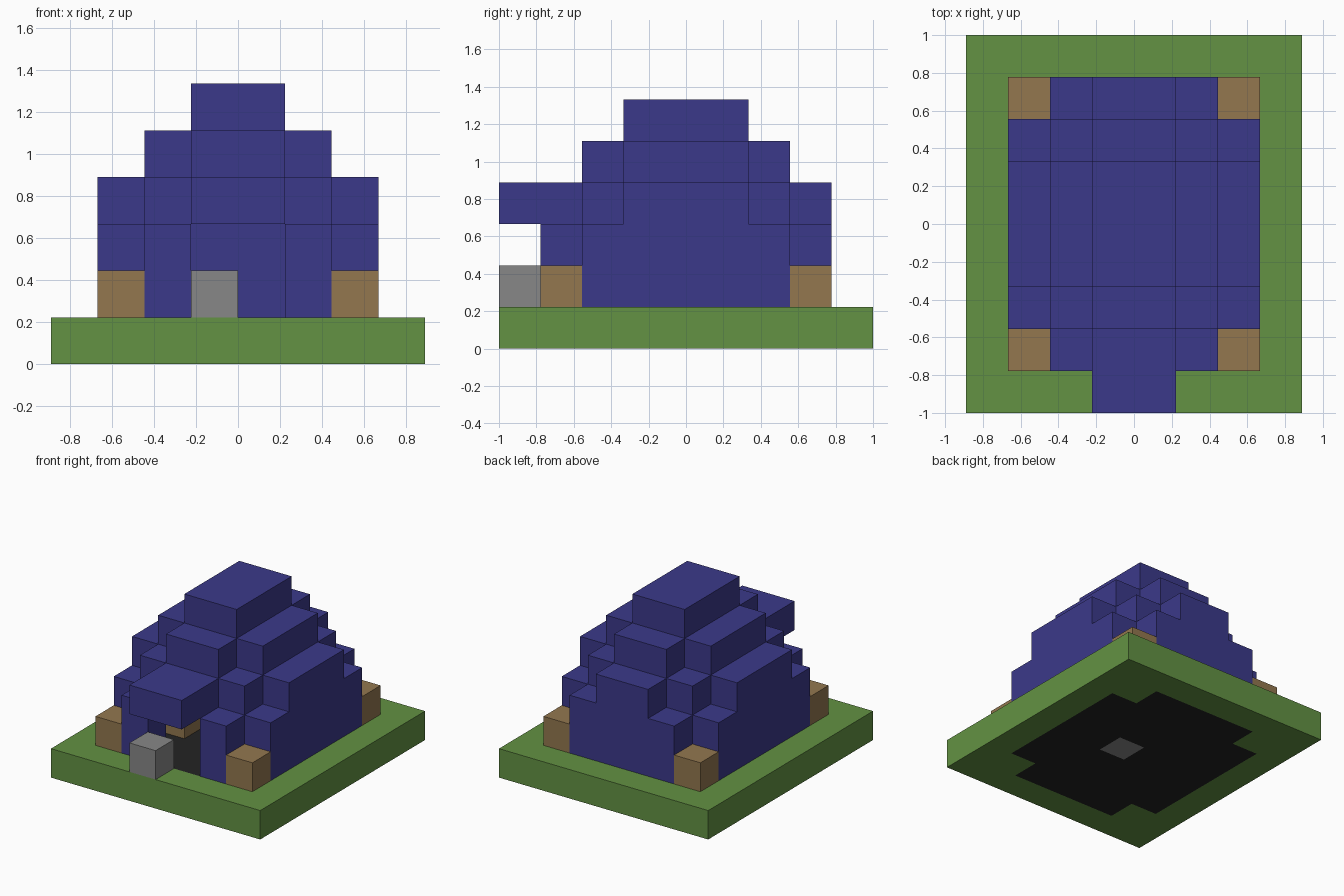
import bpy
import bmesh
from mathutils import Vector

if "Cube" in bpy.data.objects:
    bpy.data.objects.remove(bpy.data.objects["Cube"], do_unlink=True)

UNIT = 2 / 9            # edge of one block
NX, NY = 8, 9           # blocks across and deep
SIDES = [Vector(s) for s in ((1, 0, 0), (-1, 0, 0), (0, 1, 0), (0, -1, 0), (0, 0, 1), (0, 0, -1))]


def material(name, srgb):
    def linear(c):
        c /= 255
        return c / 12.92 if c <= 0.04045 else ((c + 0.055) / 1.055) ** 2.4
    color = [linear(c) for c in srgb] + [1]
    mat = bpy.data.materials.new(name)
    mat.use_nodes = True
    mat.diffuse_color = color
    mat.node_tree.nodes["Principled BSDF"].inputs["Base Color"].default_value = color
    return mat


def blocks(name, cells, mat):
    """One closed mesh around a set of grid cells, with no inner faces."""
    cells = set(cells)
    bm = bmesh.new()
    for cell in cells:
        center = Vector(cell) + Vector((0.5, 0.5, 0.5))
        for n in SIDES:
            if tuple(int(a + b) for a, b in zip(cell, n)) in cells:
                continue
            u = Vector((n.y, n.z, n.x)) / 2
            v = n.cross(u)
            mid = center + n / 2
            corners = (mid - u - v, mid + u - v, mid + u + v, mid - u + v)
            bm.faces.new([bm.verts.new((p - Vector((NX / 2, NY / 2, 0))) * UNIT) for p in corners])
    bmesh.ops.remove_doubles(bm, verts=bm.verts, dist=UNIT / 100)
    bmesh.ops.recalc_face_normals(bm, faces=bm.faces)
    mesh = bpy.data.meshes.new(name)
    bm.to_mesh(mesh)
    bm.free()
    mesh.materials.append(mat)
    obj = bpy.data.objects.new(name, mesh)
    bpy.context.collection.objects.link(obj)
    return obj


grass = material("grass green", (99, 146, 67))
canvas = material("canvas blue", (59, 57, 138))
wood = material("wood brown", (147, 119, 79))
stone = material("stone grey", (135, 135, 135))
dark = material("floor black", (35, 35, 35))

# Tent footprint: a rectangle without its corners
corners = {(i, j) for i in (1, 6) for j in (1, 7)}
footprint = {(i, j) for i in range(1, 7) for j in range(1, 8)} - corners
hearth = (4, 4)

# Ground slab, dark tent floor and hearth stone
blocks("ground", [(i, j, 0) for i in range(NX) for j in range(NY) if (i, j) not in footprint], grass)
blocks("tent_floor", [(i, j, 0) for i, j in footprint - {hearth}], dark)
blocks("hearth_stone", [hearth + (0,)], stone)

# Stepped canvas shell: each column is one block lower per step from the ridge
tent = []
for i, j in footprint:
    steps_x = max(3 - i, i - 4, 0)
    steps_y = max(3 - j, j - 5, 0)
    top = 6 - steps_x - steps_y
    is_wall = i in (1, 6) or j in (1, 7)
    is_door = j == 1 and i in (3, 4)
    bottom = 1 if is_wall and not is_door else top - 1
    tent += [(i, j, k) for k in range(bottom, top)]

# Awning over the doorway
tent += [(i, 0, 3) for i in (3, 4)]
blocks("tent_canvas", tent, canvas)

# Crates at the corners and one inside, plus the stone by the door
for i, j in sorted(corners):
    name = ("back" if j > 4 else "front") + ("_left" if i > 3 else "_right") + "_crate"
    blocks(name, [(i, j, 1)], wood)
blocks("inner_crate", [(2, 3, 1)], wood)
blocks("door_stone", [(3, 0, 1)], stone)
